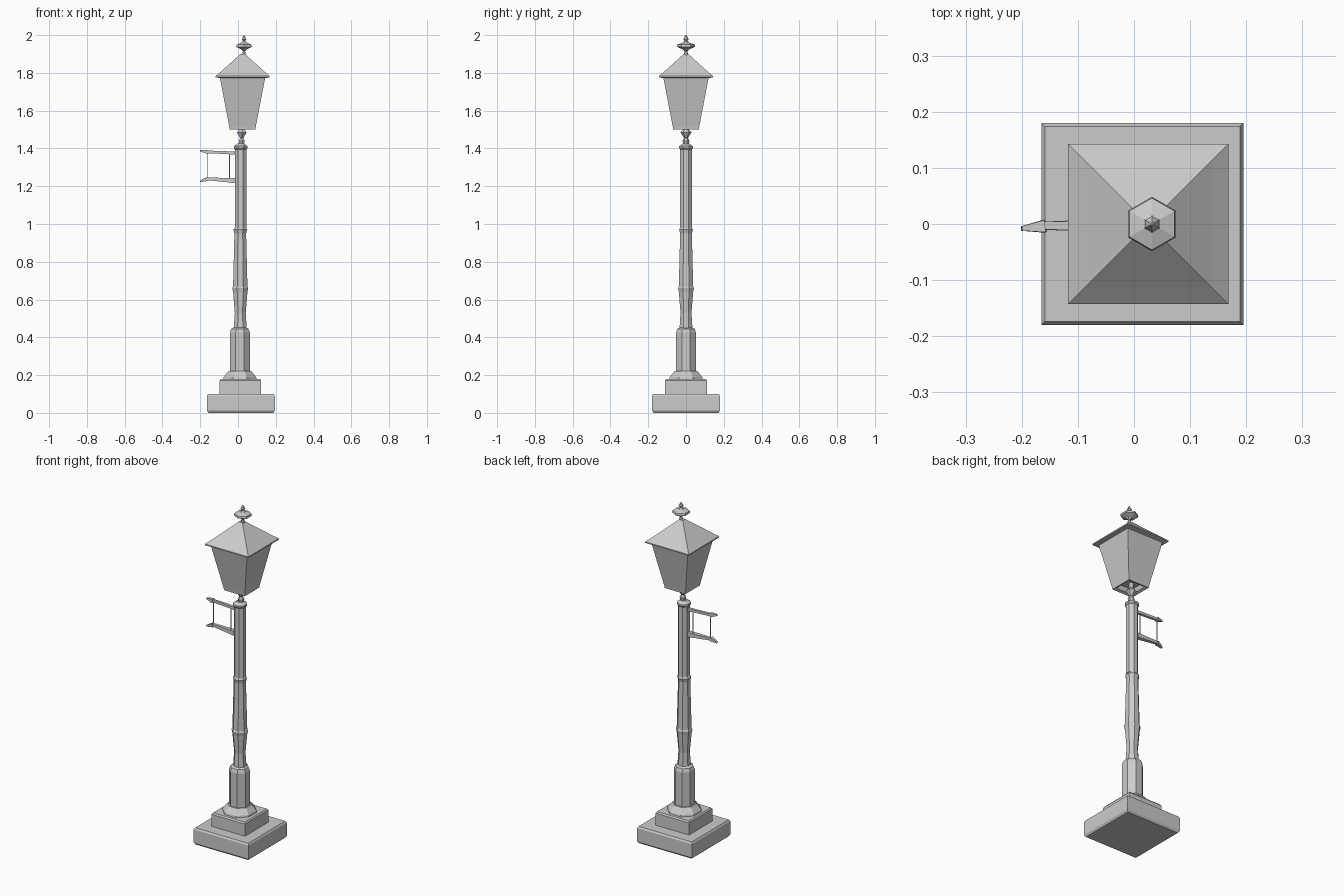
import bpy, bmesh, math
from mathutils import Vector

if "Cube" in bpy.data.objects:
    bpy.data.objects.remove(bpy.data.objects["Cube"])

metal = bpy.data.materials.new("grey metal")
metal.diffuse_color = (0.6, 0.6, 0.6, 1)
metal.use_nodes = True
metal.node_tree.nodes["Principled BSDF"].inputs["Base Color"].default_value = metal.diffuse_color


def stack(name, profile, sides, cx, cy=0.0):
    """Loft regular rings; profile holds (half width across flats, z)."""
    bm = bmesh.new()
    rings = []
    for half, z in profile:
        r = half / math.cos(math.pi / sides)
        ring = []
        for i in range(sides):
            a = (i + 0.5) * 2 * math.pi / sides
            ring.append(bm.verts.new((cx + r * math.cos(a), cy + r * math.sin(a), z)))
        rings.append(ring)
    for lo, hi in zip(rings, rings[1:]):
        for i in range(sides):
            j = (i + 1) % sides
            bm.faces.new((lo[i], lo[j], hi[j], hi[i]))
    bm.faces.new(rings[0][::-1])
    bm.faces.new(rings[-1])
    return finish(name, bm)


def bar(name, a, b, ha, hb):
    """Four-sided tapered bar between two points; ha, hb are half thicknesses."""
    a, b = Vector(a), Vector(b)
    bm = bmesh.new()
    d = b - a
    bmesh.ops.create_cone(bm, cap_ends=True, segments=4, radius1=ha * 1.414,
                          radius2=hb * 1.414, depth=d.length)
    turn = d.to_track_quat('Z', 'Y').to_matrix()
    for v in bm.verts:
        x, y, z = v.co
        s = math.sqrt(0.5)
        v.co = turn @ Vector(((x - y) * s, (x + y) * s, z)) + (a + b) / 2
    return finish(name, bm)


def finish(name, bm):
    bmesh.ops.recalc_face_normals(bm, faces=bm.faces)
    mesh = bpy.data.meshes.new(name)
    bm.to_mesh(mesh)
    bm.free()
    mesh.materials.append(metal)
    obj = bpy.data.objects.new(name, mesh)
    bpy.context.collection.objects.link(obj)
    return obj


# Stepped square plinth
stack("base_block", [(0.172, 0), (0.18, 0.012), (0.18, 0.09), (0.174, 0.1)], 4, 0.015)
stack("upper_step", [(0.11, 0.1), (0.11, 0.172), (0.104, 0.18)], 4, 0.013)

# Flared foot and thick lower column
stack("flared_foot", [(0.088, 0.18), (0.086, 0.19), (0.06, 0.222)], 8, 0.01)
stack("lower_column", [(0.053, 0.22), (0.053, 0.425), (0.046, 0.445), (0.028, 0.455)], 8, 0.01)

# Pole sections, each ending in a small collar
stack("pole_lower", [(0.034, 0.45), (0.029, 0.53), (0.038, 0.64), (0.042, 0.66),
                     (0.036, 0.675)], 8, 0.012)
stack("pole_middle", [(0.038, 0.67), (0.031, 0.95), (0.036, 0.97), (0.029, 0.982)], 8, 0.012)
stack("pole_upper", [(0.031, 0.98), (0.031, 1.395), (0.036, 1.402), (0.036, 1.412),
                     (0.018, 1.425)], 8, 0.014)

# Slim neck carrying the lantern
stack("lantern_neck", [(0.012, 1.42), (0.016, 1.44), (0.009, 1.455), (0.02, 1.475),
                       (0.026, 1.485), (0.013, 1.5), (0.013, 1.535)], 6, 0.02)

# Tapered lantern with a recessed floor
stack("lantern_body", [(0.045, 1.53), (0.053, 1.506), (0.068, 1.5), (0.07, 1.515),
                       (0.12, 1.775)], 4, 0.024)

# Pyramid roof with a thin overhanging rim
stack("lantern_roof", [(0.118, 1.772), (0.143, 1.776), (0.143, 1.783), (0.115, 1.807),
                       (0.012, 1.9)], 4, 0.025)

# Roof finial
stack("finial", [(0.01, 1.895), (0.006, 1.915), (0.016, 1.925), (0.042, 1.938),
                 (0.04, 1.95), (0.014, 1.96), (0.007, 1.97), (0.012, 1.978),
                 (0.002, 2.0)], 6, 0.032)

# Side bracket: two tapered arms with flared tips, joined by thin rods
for label, z_in, z_out, root in (("upper", 1.375, 1.382, 0.008),
                                 ("lower", 1.229, 1.239, 0.014)):
    bar(label + "_bracket_arm", (0.0, -0.003, z_in), (-0.165, -0.003, z_out), root, 0.007)
    tip = 0.006 if label == "upper" else -0.014
    bar(label + "_bracket_tip", (-0.16, -0.004, z_out), (-0.2, -0.008, z_out + tip), 0.011, 0.004)
for label, x in (("outer", -0.16), ("inner", -0.045)):
    bar(label + "_bracket_rod", (x, -0.003, 1.235), (x, -0.003, 1.38), 0.002, 0.002)
